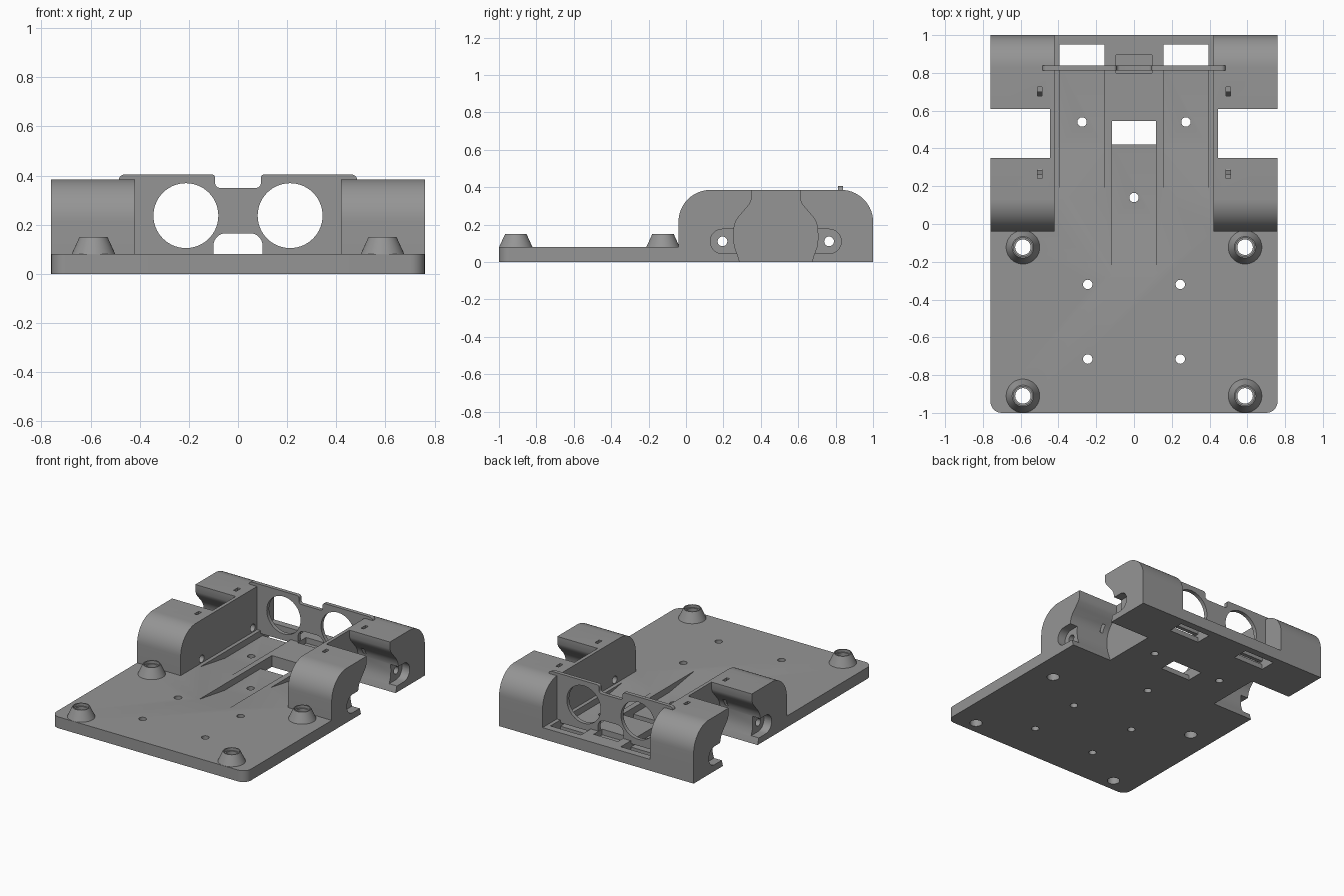
import bpy, bmesh, math
from mathutils import Vector

if "Cube" in bpy.data.objects:
    bpy.data.objects.remove(bpy.data.objects["Cube"])

grey = bpy.data.materials.new("plain grey")
grey.diffuse_color = (0.3, 0.3, 0.3, 1)
grey.use_nodes = True
grey.node_tree.nodes["Principled BSDF"].inputs["Base Color"].default_value = grey.diffuse_color


def prism(name, axis, pts, lo, hi):
    """Extrude a 2D outline along an axis: x takes (y,z), y takes (x,z), z takes (x,y)."""
    place = {"x": lambda a, b, t: (t, a, b),
             "y": lambda a, b, t: (a, t, b),
             "z": lambda a, b, t: (a, b, t)}[axis]
    bm = bmesh.new()
    low = [bm.verts.new(place(a, b, lo)) for a, b in pts]
    top = [bm.verts.new(place(a, b, hi)) for a, b in pts]
    n = len(pts)
    bm.faces.new(low)
    bm.faces.new(top[::-1])
    for i in range(n):
        bm.faces.new((low[i], top[i], top[(i + 1) % n], low[(i + 1) % n]))
    bmesh.ops.recalc_face_normals(bm, faces=bm.faces)
    me = bpy.data.meshes.new(name)
    bm.to_mesh(me)
    bm.free()
    me.materials.append(grey)
    ob = bpy.data.objects.new(name, me)
    bpy.context.collection.objects.link(ob)
    return ob


def box(name, x0, x1, y0, y1, z0, z1):
    return prism(name, "z", [(x0, y0), (x1, y0), (x1, y1), (x0, y1)], z0, z1)


def circle(cx, cy, r, n=32):
    return [(cx + r * math.cos(math.tau * i / n), cy + r * math.sin(math.tau * i / n)) for i in range(n)]


def rounded(corners, seg=8):
    """Outline from (x, y, radius) corners, each rounded by a tangent arc."""
    out, n = [], len(corners)
    for i, (x, y, r) in enumerate(corners):
        p = Vector((x, y))
        if r == 0:
            out.append((x, y))
            continue
        a = (Vector(corners[i - 1][:2]) - p).normalized()
        b = (Vector(corners[(i + 1) % n][:2]) - p).normalized()
        c = p + (a + b) * r
        for k in range(seg + 1):
            t = k / seg * math.pi / 2
            q = c - b * r * math.cos(t) - a * r * math.sin(t)
            out.append((q.x, q.y))
    return out


def cone(name, x, y, r1, r2, z0, z1, n=40):
    bpy.ops.mesh.primitive_cone_add(vertices=n, radius1=r1, radius2=r2, depth=z1 - z0,
                                    location=(x, y, (z0 + z1) / 2))
    ob = bpy.context.object
    ob.name = name
    ob.data.materials.append(grey)
    return ob


def combine(target, others, op):
    bpy.context.view_layer.objects.active = target
    for o in others:
        m = target.modifiers.new("cut", "BOOLEAN")
        m.operation, m.solver, m.object = op, "EXACT", o
        bpy.ops.object.modifier_apply(modifier=m.name)
        bpy.data.objects.remove(o)


def smooth(ob):
    bpy.ops.object.select_all(action="DESELECT")
    ob.select_set(True)
    bpy.context.view_layer.objects.active = ob
    bpy.ops.object.shade_smooth_by_angle(angle=math.radians(25))


# Base plate with rounded front corners
chassis = prism("chassis", "z", rounded([(-.76, -1, .06), (.76, -1, .06), (.76, 1, 0), (-.76, 1, 0)]), 0, .08)

# Side pods with rounded ends, and tapered standoffs
pod = rounded([(-.04, 0, 0), (1, 0, 0), (1, .385, .17), (-.04, .385, .17)], 14)
solids, cuts = [], []
for s in (-1, 1):
    solids.append(prism("side_pod", "x", pod, s * .42, s * .76))
    for y in (-.123, -.91):
        solids.append(cone("standoff", s * .588, y, .089, .057, .08, .15))
combine(chassis, solids, "UNION")

# Motor bay outline, narrow at the top and bulging below
half = [(.19, -.01), (.205, .04), (.22, .08), (.225, .12), (.224, .18), (.215, .215),
        (.2, .24), (.165, .28), (.14, .31), (.13, .335), (.128, .5)]
bay = [(.48 + w, z) for w, z in half] + [(.48 - w, z) for w, z in half[::-1]]
for s in (-1, 1):
    cuts.append(prism("motor_bay", "x", bay, s * .445, s * .8))
    # Ear pocket and screw hole on both sides of the bay
    for d in (-1, 1):
        y = .48 + d * .285
        ear = rounded([(.48, .045, 0), (y + d * .065, .045, .064), (y + d * .065, .175, .064), (.48, .175, 0)])
        cuts.append(prism("ear_pocket", "x", ear, s * .70, s * .8))
        cuts.append(prism("screw_hole", "x", circle(y, .11, .026, 24), s * .38, s * .75))
        # Tie slot on top of the pod
        ys = .483 + d * .218
        cuts.append(box("tie_slot", s * .487, s * .51, ys - .024, ys + .024, .2, .5))
    # Standoff bores with a shallow seat
    for y in (-.123, -.91):
        cuts.append(prism("bore", "z", circle(s * .588, y, .041), -.1, .3))
        cuts.append(prism("bore_seat", "z", circle(s * .588, y, .05), .13, .3))
    # Mounting holes
    for x, y in ((.245, -.32), (.245, -.715), (.275, .54)):
        cuts.append(prism("plate_hole", "z", circle(s * x, y, .025, 24), -.1, .2))
    # Sloped side channel ending in a rear window
    ramp = [(.14, .0805), (.42, .035), (.95, .035), (.95, .12), (.14, .12)]
    cuts.append(prism("side_channel", "x", ramp, s * .156, s * .394))
    cuts.append(box("rear_window", s * .156, s * .394, .838, .95, -.1, .1))

# Central sloped channel with a through window
ramp = [(-.27, .0805), (.02, .035), (.545, .035), (.545, .12), (-.27, .12)]
cuts.append(prism("centre_channel", "x", ramp, -.117, .117))
cuts.append(box("centre_window", -.117, .117, .42, .545, -.1, .1))
cuts.append(prism("centre_hole", "z", circle(0, .14, .025, 24), -.1, .2))
# Recess for the sensor pins
cuts.append(box("pin_recess", -.095, .095, .80, .895, .04, .2))
combine(chassis, cuts, "DIFFERENCE")
smooth(chassis)

# Sensor wall with two round openings, a top notch and an arch at the floor
wall = prism("sensor_wall", "y", rounded([
    (-.485, .06, 0), (.485, .06, 0), (.485, .405, .025), (.093, .405, .015), (.093, .35, .02),
    (-.093, .35, .02), (-.093, .405, .015), (-.485, .405, .025)]), .812, .839)
holes = [prism("eye", "y", circle(s * .212, .237, .132, 56), .7, .9) for s in (-1, 1)]
holes.append(prism("arch", "y", rounded([(-.1, 0, 0), (.1, 0, 0), (.1, .165, .05), (-.1, .165, .05)]), .7, .9))
combine(wall, holes, "DIFFERENCE")
smooth(wall)
